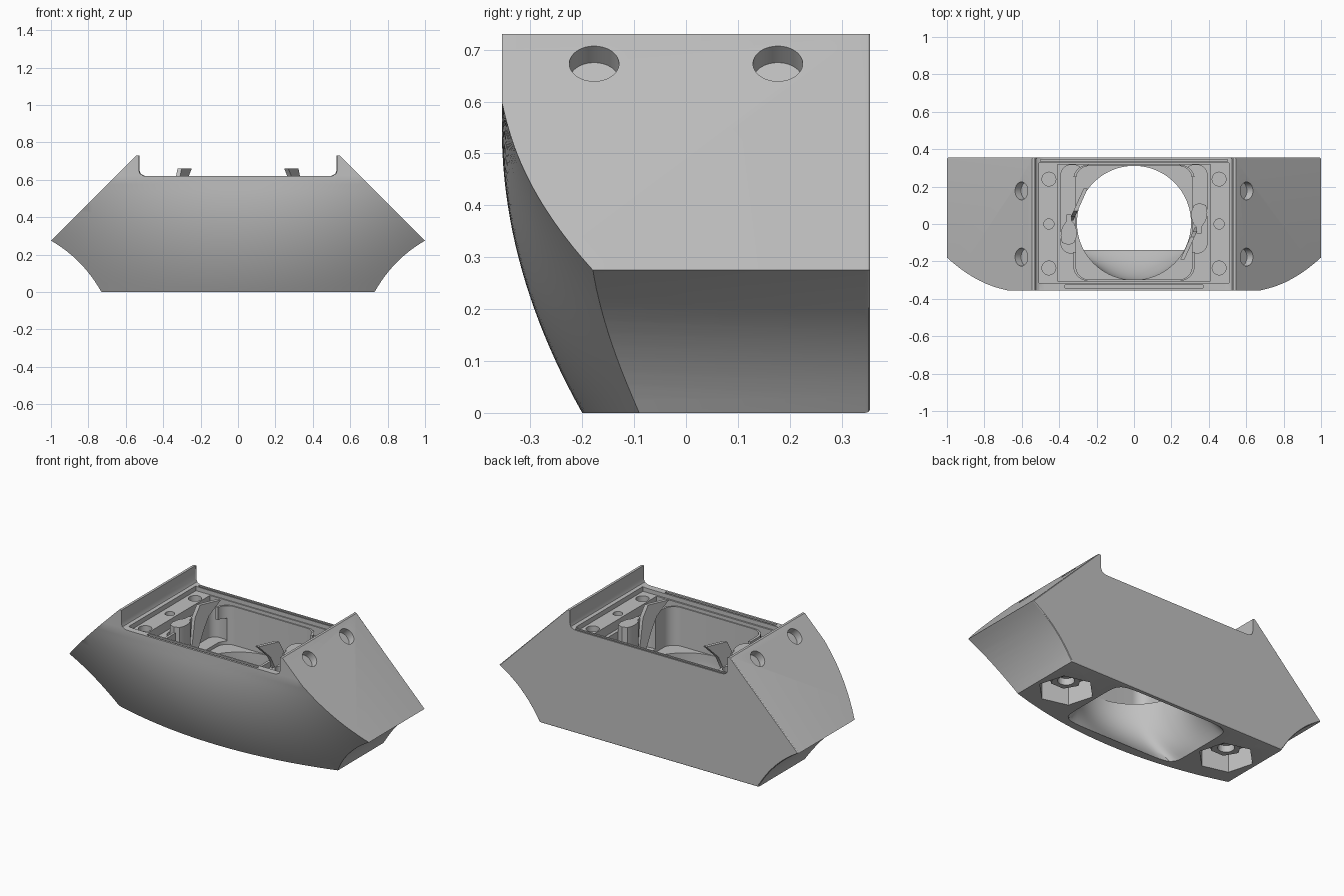
import bpy, bmesh
from math import sin, cos, pi
from mathutils import Vector, Matrix

if "Cube" in bpy.data.objects:
    bpy.data.objects.remove(bpy.data.objects["Cube"])

grey = bpy.data.materials.new("plain grey")
grey.use_nodes = True
colour = (0.53, 0.53, 0.53, 1)
grey.diffuse_color = colour
grey.node_tree.nodes["Principled BSDF"].inputs["Base Color"].default_value = colour


def loft(name, rings):
    """Closed solid through rings with equal point counts."""
    bm = bmesh.new()
    loops = [[bm.verts.new(p) for p in ring] for ring in rings]
    n = len(loops[0])
    for a, b in zip(loops, loops[1:]):
        for i in range(n):
            j = (i + 1) % n
            bm.faces.new((a[i], a[j], b[j], b[i]))
    bm.faces.new(loops[0])
    bm.faces.new(loops[-1])
    bmesh.ops.recalc_face_normals(bm, faces=bm.faces)
    mesh = bpy.data.meshes.new(name)
    bm.to_mesh(mesh)
    bm.free()
    mesh.materials.append(grey)
    ob = bpy.data.objects.new(name, mesh)
    bpy.context.collection.objects.link(ob)
    return ob


def prism(name, outline, lo, hi):
    return loft(name, [[(x, y, z) for x, y in outline] for z in (lo, hi)])


def round_rect(x0, x1, y0, y1, r, seg=8):
    pts = []
    corners = ((x1 - r, y1 - r), (x0 + r, y1 - r), (x0 + r, y0 + r), (x1 - r, y0 + r))
    for k, (cx, cy) in enumerate(corners):
        for i in range(seg + 1):
            a = pi / 2 * (k + i / seg)
            pts.append((cx + r * cos(a), cy + r * sin(a)))
    return pts


def box(x0, x1, y0, y1, z0, z1):
    return prism("cutter", [(x0, y0), (x1, y0), (x1, y1), (x0, y1)], z0, z1)


def cylinder(r, lo, hi, place, n=32):
    ob = prism("cutter", [(r * cos(2 * pi * i / n), r * sin(2 * pi * i / n)) for i in range(n)], lo, hi)
    ob.data.transform(place)
    return ob


def cut(ob, cutter):
    cutter.hide_render = True
    mod = ob.modifiers.new("cut", "BOOLEAN")
    mod.operation, mod.solver, mod.object = "DIFFERENCE", "EXACT", cutter
    bpy.context.view_layer.objects.active = ob
    bpy.ops.object.modifier_apply(modifier=mod.name)
    bpy.data.objects.remove(cutter)


def smooth(ob, angle=0.5):
    bpy.ops.object.select_all(action="DESELECT")
    ob.select_set(True)
    bpy.context.view_layer.objects.active = ob
    bpy.ops.object.shade_smooth_by_angle(angle=angle)


# Housing: front outline with hollow lower flanks, pushed from front to back
half = [(0.48, 0.62), (0.505, 0.622), (0.523, 0.632), (0.53, 0.65), (0.53, 0.73), (0.545, 0.73)]
start, mid, end = Vector((1, 0.275)), Vector((0.83, 0.178)), Vector((0.73, 0))
for i in range(13):
    t = i / 12
    half.append(tuple(start * (1 - t) ** 2 + mid * 2 * t * (1 - t) + end * t * t))
outline = half + [(-x, z) for x, z in reversed(half)]


def section(y, inset=0.0):
    return [(x * (1 - inset), y, max(z, inset)) for x, z in outline]


housing = loft("housing", [section(-0.37), section(0.345), section(0.352, 0.002), section(0.355, 0.007)])


# Bowed front: everything ahead of a double-curved surface is taken away
def front_y(x, z):
    rise = min(z / 0.55, 1)
    flat = 1 - min(max(z, 0) / 0.6, 1) ** 1.4
    return -0.2 - 0.155 * (1 - (1 - rise) ** 2) + 0.206 * flat * x * x


rings = []
for i in range(49):
    x = -1.1 + 2.2 * i / 48
    heights = [-0.1 + 0.9 * k / 36 for k in range(37)]
    rings.append([(x, front_y(x, z), z) for z in heights] + [(x, -0.8, 0.8), (x, -0.8, -0.1)])
cut(housing, loft("cutter", rings))

# Mounting recess with side ledges, inner well and clip pockets
cut(housing, box(-0.508, 0.508, -0.315, 0.325, 0.595, 0.9))
cut(housing, box(-0.41, 0.41, -0.305, 0.318, 0.54, 0.9))
cut(housing, prism("cutter", round_rect(-0.312, 0.312, -0.3, 0.314, 0.07), 0.34, 0.9))
for s in (-1, 1):
    x0, x1 = sorted((s * 0.27, s * 0.39))
    cut(housing, prism("cutter", round_rect(x0, x1, -0.155, 0.315, 0.05), 0.36, 0.9))

# Sealing grooves along the front and back rims
cut(housing, box(-0.37, 0.37, -0.342, -0.326, 0.605, 0.7))
cut(housing, box(-0.5, 0.5, 0.333, 0.345, 0.605, 0.7))

# Flared port: round throat opening to a wide, softly squared mouth below
angles = [2 * pi * i / 96 for i in range(96)]
throat = [Vector((0.305 * cos(a), 0.006 + 0.305 * sin(a))) for a in angles]
mouth = []
for a in angles:
    reach = (abs(cos(a)) ** 9 + abs(sin(a)) ** 9) ** (-1 / 9)
    mouth.append(Vector((0.38 * reach * cos(a), 0.0975 + 0.2375 * reach * sin(a))))
rings = [[(*m, -0.01) for m in mouth]]
for i in range(13):
    t = i / 12
    rings.append([(*m.lerp(p, t * (2 - t)), 0.3 * t) for m, p in zip(mouth, throat)])
rings.append([(*p, 0.45) for p in throat])
cut(housing, loft("cutter", rings))

for s in (-1, 1):
    # Bolt holes square to the sloping shoulders
    for y in (-0.177, 0.177):
        turn = Matrix.Translation((s * 0.602, y, 0.673)) @ Matrix.Rotation(s * pi / 4, 4, "Y")
        cut(housing, cylinder(0.048, -0.045, 0.1, turn))
    # Screw holes in the ledges
    for y, r in ((-0.235, 0.037), (0, 0.027), (0.24, 0.037)):
        cut(housing, cylinder(r, 0.53, 0.7, Matrix.Translation((s * 0.455, y, 0))))
    # Six-sided pockets underneath
    place = Matrix.Translation((s * 0.555, 0.1, 0)) @ Matrix.Rotation(-0.25, 4, "Z")
    cut(housing, cylinder(0.155, -0.1, 0.12, place, 6))
smooth(housing)

# Raised collar around the well
collar = prism("well_collar", round_rect(-0.325, 0.325, -0.304, 0.317, 0.08), 0.5, 0.575)
cut(collar, prism("cutter", round_rect(-0.31, 0.31, -0.297, 0.31, 0.07), 0.4, 0.7))
for s in (-1, 1):
    x0, x1 = sorted((s * 0.28, s * 0.4))
    cut(collar, box(x0, x1, -0.15, 0.25, 0.4, 0.7))
smooth(collar)

# Spring clips: rounded strap plus a flared finger tab, turned half round per side
strap = [(-0.385, -0.1), (-0.35, -0.112), (-0.32, -0.1), (-0.308, -0.07), (-0.308, -0.03), (-0.318, 0.0),
         (-0.335, 0.02), (-0.335, 0.05), (-0.36, 0.05), (-0.365, 0.01), (-0.385, -0.02), (-0.392, -0.06)]
tab = [(0.02, 0.4), (0.06, 0.4), (0.09, 0.5), (0.12, 0.58), (0.19, 0.66), (0.07, 0.66), (0.04, 0.59)]
for s, side in ((1, "right"), (-1, "left")):
    turn = Matrix.Rotation(0 if s == 1 else pi, 4, "Z")
    clip = prism("clip_strap_" + side, strap, 0.35, 0.585)
    finger = loft("clip_tab_" + side, [[(-0.345 + 0.45 * y + d, y, z) for y, z in tab] for d in (-0.01, 0.012)])
    for ob in (clip, finger):
        ob.data.transform(turn)
        smooth(ob, 0.7)

# Captive nuts inside the lower pockets
for s, side in ((1, "left"), (-1, "right")):
    place = Matrix.Translation((s * 0.555, 0.1, 0))
    nut = cylinder(0.085, 0.06, 0.13, place, 6)
    nut.name = "nut_" + side
    cut(nut, cylinder(0.045, 0, 0.1, place))
